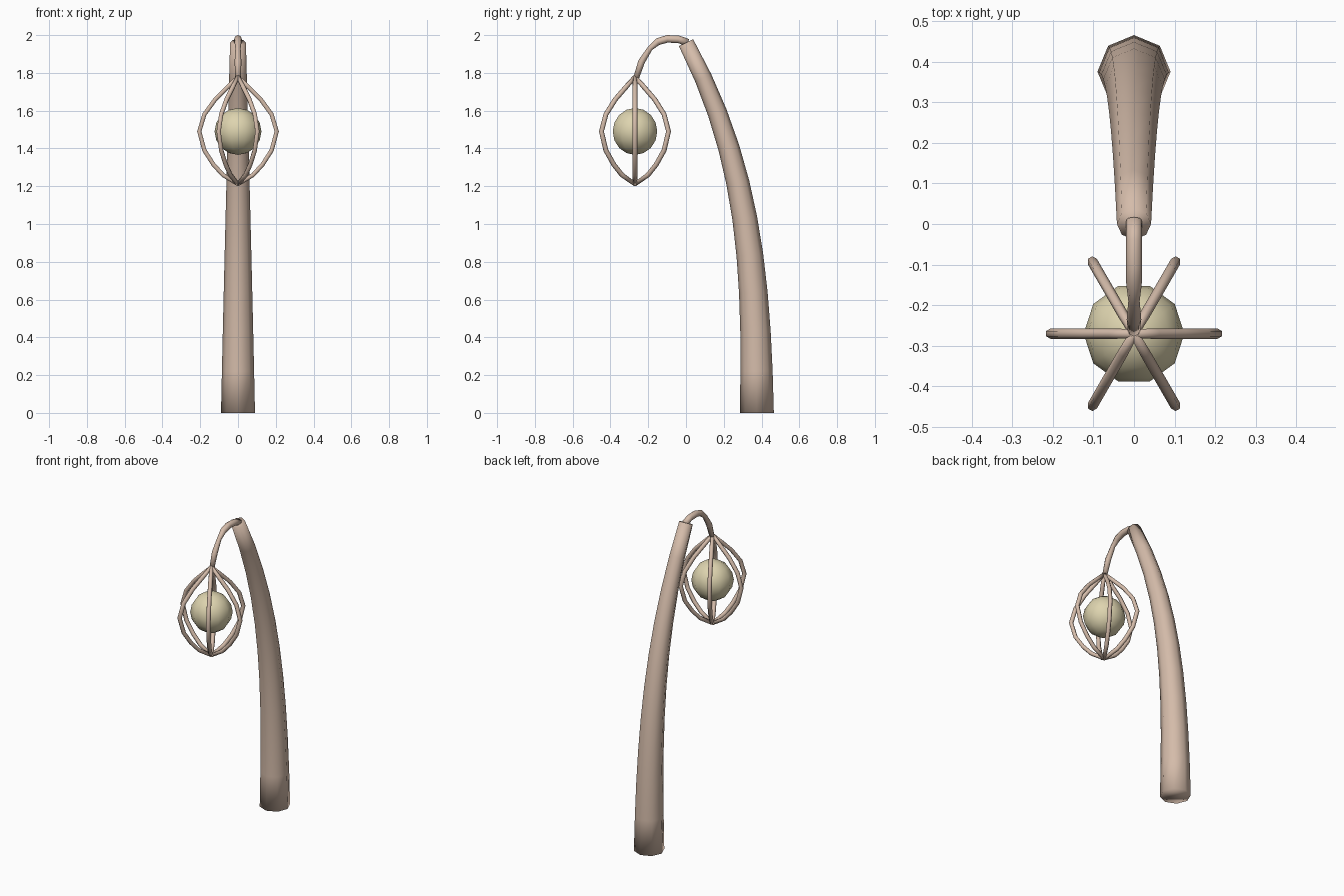
import bpy, bmesh
from math import sin, cos, pi, radians
from mathutils import Vector, Matrix
from mathutils.geometry import interpolate_bezier

if "Cube" in bpy.data.objects:
    bpy.data.objects.remove(bpy.data.objects["Cube"])


def make_material(name, colour):
    mat = bpy.data.materials.new(name)
    mat.use_nodes = True
    mat.diffuse_color = colour
    mat.node_tree.nodes["Principled BSDF"].inputs["Base Color"].default_value = colour
    return mat


def finish(bm, name, mat):
    bmesh.ops.recalc_face_normals(bm, faces=bm.faces)
    for f in bm.faces:
        f.smooth = True
    mesh = bpy.data.meshes.new(name)
    bm.to_mesh(mesh)
    bm.free()
    mesh.materials.append(mat)
    obj = bpy.data.objects.new(name, mesh)
    bpy.context.collection.objects.link(obj)
    return obj


def tube(name, path, radii, sides, mat):
    """Capped tube along a path of (distance, height) points lying in the y-z plane."""
    bm = bmesh.new()
    pts = [Vector((0, d, z)) for d, z in path]
    rings = []
    for i, p in enumerate(pts):
        tangent = (pts[min(i + 1, len(pts) - 1)] - pts[max(i - 1, 0)]).normalized()
        across = Vector((1, 0, 0))
        normal = tangent.cross(across)
        rings.append([bm.verts.new(p + radii[i] * (across * cos(2 * pi * k / sides)
                                                   + normal * sin(2 * pi * k / sides)))
                      for k in range(sides)])
    for a, b in zip(rings, rings[1:]):
        for k in range(sides):
            n = (k + 1) % sides
            bm.faces.new((a[k], a[n], b[n], b[k]))
    bm.faces.new(rings[0])
    bm.faces.new(rings[-1])
    return finish(bm, name, mat)


wood = make_material("pale wood", (0.66, 0.50, 0.40, 1))
glow = make_material("cream globe", (0.73, 0.66, 0.43, 1))
LAMP = Vector((0, -0.27, 1.49))

# Leaning, tapering post
STEPS = 11
curve = interpolate_bezier(Vector((0.375, 0)), Vector((0.375, 0.75)),
                           Vector((0.33, 1.34)), Vector((0, 1.96)), STEPS)
tube("post", [(p[0], p[1]) for p in curve],
     [0.09 - 0.048 * i / (STEPS - 1) for i in range(STEPS)], 8, wood)

# Hooked arm with a pinched joint
arm = [(0.01, 1.96), (-0.04, 1.978), (-0.1, 1.98), (-0.15, 1.965),
       (-0.19, 1.93), (-0.235, 1.86), (-0.265, 1.77)]
tube("arm", arm, [0.02, 0.02, 0.02, 0.019, 0.014, 0.018, 0.015], 8, wood)

# Six bowed cage ribs
rib = [(0, 1.78), (0.055, 1.725), (0.12, 1.66), (0.178, 1.58), (0.205, 1.49),
       (0.178, 1.39), (0.13, 1.315), (0.08, 1.26), (0, 1.21)]
for i in range(6):
    obj = tube(f"cage_rib_{i + 1}", [(d, z - LAMP.z) for d, z in rib],
               [0.011] + [0.013] * 7 + [0.011], 6, wood)
    obj.location = LAMP
    obj.rotation_euler.z = radians(30 + 60 * i)

# Hanging globe
bm = bmesh.new()
bmesh.ops.create_uvsphere(bm, u_segments=10, v_segments=8, radius=0.124,
                          matrix=Matrix.Rotation(radians(18), 4, "Z"))
globe = finish(bm, "globe", glow)
globe.location = LAMP
